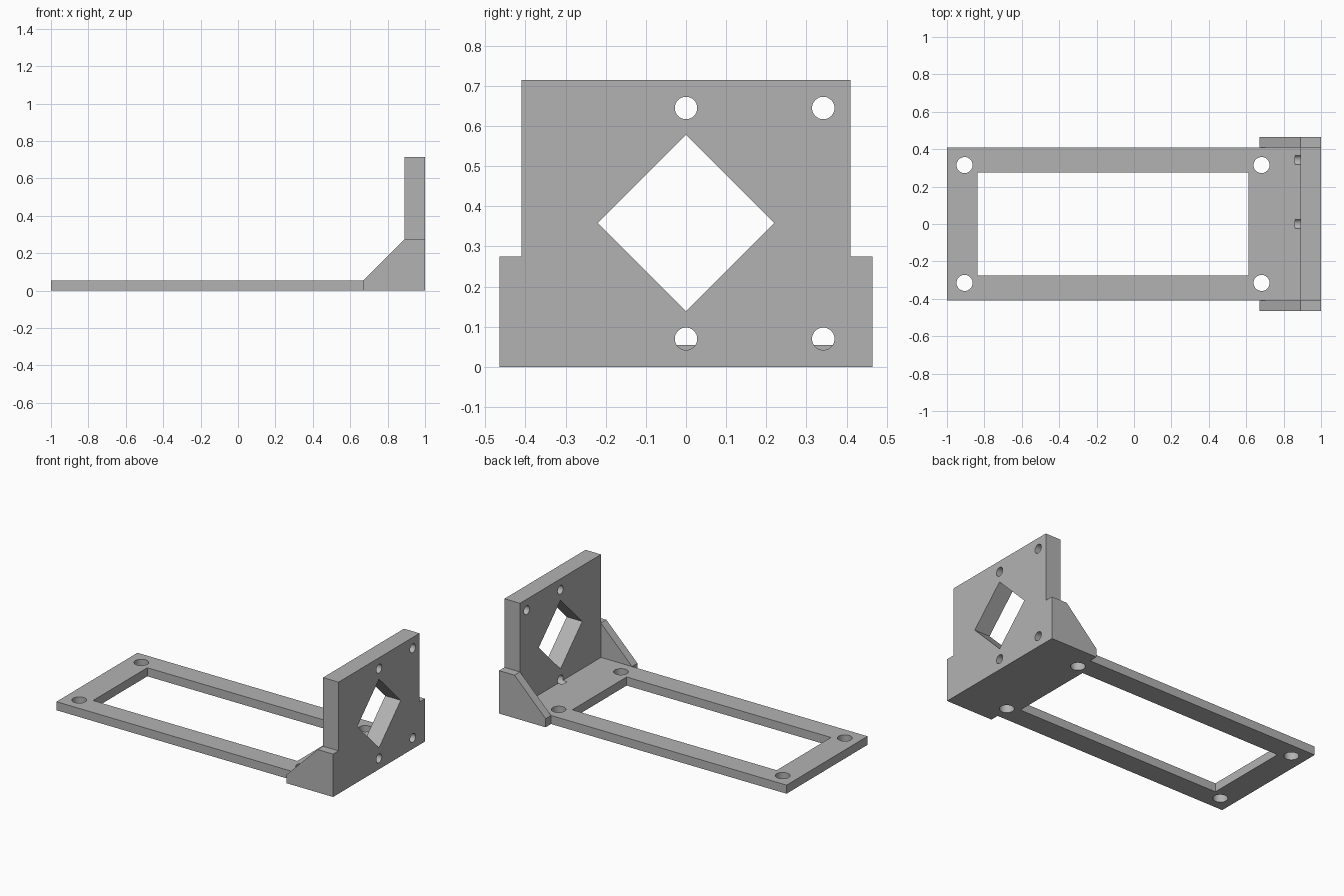
import bpy
import bmesh
from math import pi
from mathutils import Matrix, Vector

cube = bpy.data.objects.get("Cube")
if cube:
    bpy.data.objects.remove(cube, do_unlink=True)

# Main dimensions
HALF_WIDTH = 0.41
GUSSET_OUTER = 0.465
PLATE_TOP = 0.055
WALL_INNER = 0.89
WALL_TOP = 0.715
GUSSET_START = 0.67
GUSSET_TOP = 0.275

grey = bpy.data.materials.new("plain grey")
grey.use_nodes = True
colour = (0.45, 0.45, 0.45, 1)
grey.diffuse_color = colour
grey.node_tree.nodes["Principled BSDF"].inputs["Base Color"].default_value = colour


def finish(name, bm):
    bmesh.ops.recalc_face_normals(bm, faces=bm.faces)
    mesh = bpy.data.meshes.new(name)
    bm.to_mesh(mesh)
    bm.free()
    mesh.materials.append(grey)
    obj = bpy.data.objects.new(name, mesh)
    bpy.context.collection.objects.link(obj)
    return obj


def extrude_side_profile(name, profile, y0, y1):
    """Extrude an (x, z) outline along y."""
    bm = bmesh.new()
    face = bm.faces.new([bm.verts.new((x, y0, z)) for x, z in profile])
    grown = bmesh.ops.extrude_face_region(bm, geom=[face])["geom"]
    verts = [v for v in grown if isinstance(v, bmesh.types.BMVert)]
    bmesh.ops.translate(bm, verts=verts, vec=(0, y1 - y0, 0))
    return finish(name, bm)


def add_box(bm, centre, size, turn=Matrix()):
    matrix = Matrix.Translation(centre) @ turn @ Matrix.Diagonal((*size, 1))
    bmesh.ops.create_cube(bm, size=1, matrix=matrix)


def add_cylinder(bm, centre, radius, depth, turn=Matrix()):
    bmesh.ops.create_cone(bm, cap_ends=True, segments=32, radius1=radius,
                          radius2=radius, depth=depth,
                          matrix=Matrix.Translation(centre) @ turn)


# L-shaped body: base plate and upright wall
body = extrude_side_profile("mounting_bracket", [
    (-1, 0), (1, 0), (1, WALL_TOP), (WALL_INNER, WALL_TOP),
    (WALL_INNER, PLATE_TOP), (-1, PLATE_TOP)], -HALF_WIDTH, HALF_WIDTH)

# Openings: plate window, diamond, screw holes
cut = bmesh.new()
add_box(cut, (-0.111, 0, 0.03), (1.449, 0.55, 0.2))
add_box(cut, (0.95, 0, 0.358), (0.3, 0.22 * 2 ** 0.5, 0.22 * 2 ** 0.5),
        Matrix.Rotation(pi / 4, 4, "X"))
for x in (-0.906, 0.682):
    for y in (-0.315, 0.315):
        add_cylinder(cut, (x, y, 0.03), 0.043, 0.2)
for y in (0, 0.342):
    for z in (0.07, 0.645):
        add_cylinder(cut, (0.96, y, z), 0.028, 0.2, Matrix.Rotation(pi / 2, 4, "Y"))
cutter = finish("opening_cutter", cut)
cutter.hide_render = True

boolean = body.modifiers.new("openings", "BOOLEAN")
boolean.operation = "DIFFERENCE"
boolean.solver = "EXACT"
boolean.object = cutter
bpy.context.view_layer.objects.active = body
body.select_set(True)
bpy.ops.object.modifier_apply(modifier=boolean.name)
bpy.data.objects.remove(cutter, do_unlink=True)
bpy.ops.object.shade_smooth_by_angle()

# Sloped gussets on both sides
gusset_profile = [(GUSSET_START, 0), (1, 0), (1, GUSSET_TOP),
                  (WALL_INNER, GUSSET_TOP), (GUSSET_START, PLATE_TOP)]
for name, side in (("left_gusset", 1), ("right_gusset", -1)):
    extrude_side_profile(name, gusset_profile, side * HALF_WIDTH, side * GUSSET_OUTER)
